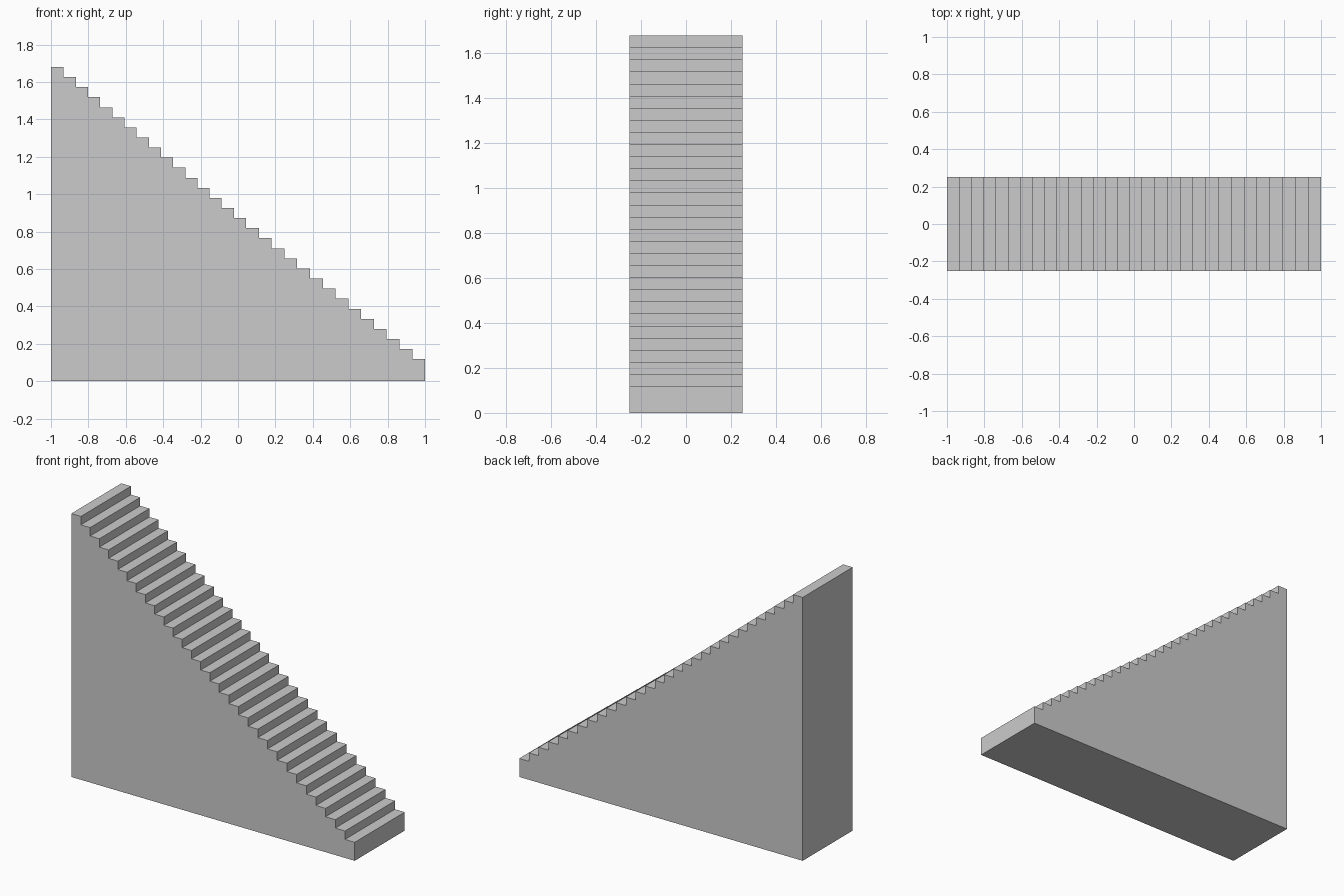
import bpy, bmesh

if "Cube" in bpy.data.objects:
    bpy.data.objects.remove(bpy.data.objects["Cube"])

STEPS = 30
HALF_WIDTH = 0.252
LOW, HIGH = 0.118, 1.68          # heights of lowest and highest treads
RISE = (HIGH - LOW) / (STEPS - 1)


def nose_x(i):
    """Front edge of tread i, counted from the top; lower treads are deeper."""
    return -0.932 + 0.065 * i if i <= 15 else 0.043 + (1 - 0.043) * (i - 15) / 14


# side profile: base, back wall, then the steps going down
profile = [(1.0, 0.0), (-1.0, 0.0), (-1.0, HIGH)]
for i in range(STEPS):
    z = HIGH - RISE * i
    profile.append((nose_x(i), z))
    if i < STEPS - 1:
        profile.append((nose_x(i), z - RISE))

# solid staircase: profile extruded across its width
bm = bmesh.new()
side = bm.faces.new([bm.verts.new((x, -HALF_WIDTH, z)) for x, z in profile])
extruded = bmesh.ops.extrude_face_region(bm, geom=[side], use_keep_orig=True)
moved = [v for v in extruded["geom"] if isinstance(v, bmesh.types.BMVert)]
bmesh.ops.translate(bm, verts=moved, vec=(0, 2 * HALF_WIDTH, 0))
bmesh.ops.recalc_face_normals(bm, faces=bm.faces)

mesh = bpy.data.meshes.new("staircase")
bm.to_mesh(mesh)
bm.free()
staircase = bpy.data.objects.new("staircase", mesh)
bpy.context.collection.objects.link(staircase)
